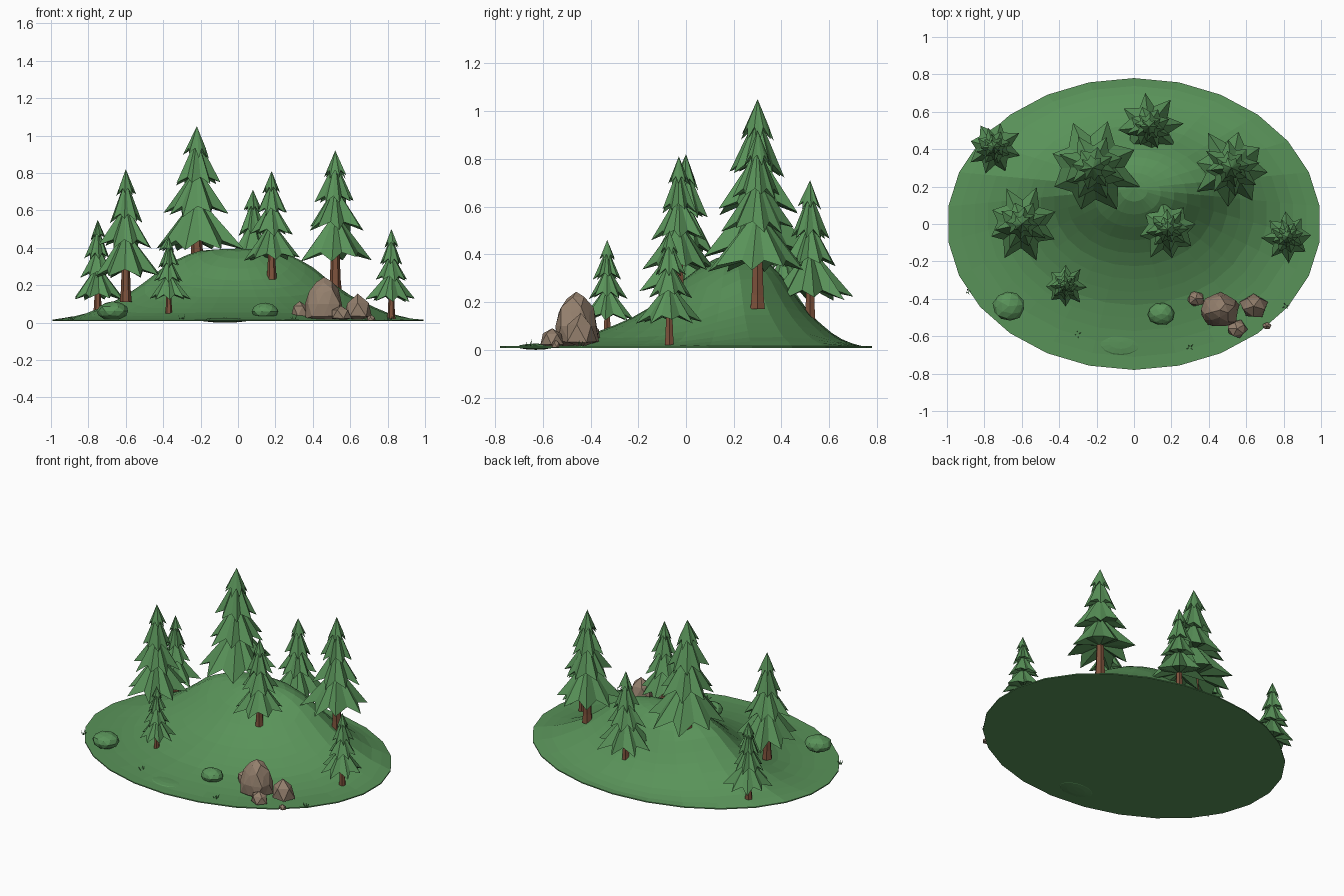
import bpy, bmesh, math, random
from mathutils import Vector

random.seed(7)
if "Cube" in bpy.data.objects:
    bpy.data.objects.remove(bpy.data.objects["Cube"])


def material(name, rgb):
    m = bpy.data.materials.new(name)
    m.use_nodes = True
    m.diffuse_color = (*rgb, 1)
    m.node_tree.nodes["Principled BSDF"].inputs["Base Color"].default_value = (*rgb, 1)
    return m


GREEN = material("leaf green", (0.10, 0.29, 0.10))
BARK = material("bark brown", (0.21, 0.085, 0.045))
STONE = material("stone tan", (0.29, 0.21, 0.15))


def finish(bm, name, mat, outward=True):
    if outward:
        bmesh.ops.recalc_face_normals(bm, faces=bm.faces)
    mesh = bpy.data.meshes.new(name)
    bm.to_mesh(mesh)
    bm.free()
    mesh.materials.append(mat)
    ob = bpy.data.objects.new(name, mesh)
    bpy.context.collection.objects.link(ob)
    return ob


def bridge(bm, a, b):
    n = len(a)
    for i in range(n):
        j = (i + 1) % n
        bm.faces.new((a[i], a[j], b[j], b[i]))


def fan(bm, ring, tip):
    for i in range(len(ring)):
        bm.faces.new((ring[i], ring[(i + 1) % len(ring)], tip))


# Ground: one hill with a steep front ridge, running out to a flat oval rim
PROFILE = [0.395, 0.393, 0.385, 0.355, 0.30, 0.22, 0.15, 0.10, 0.055, 0.03, 0.015]
PEAK_Y = 0.19


def hill_height(x, y):
    dy = y - PEAK_Y
    v = dy / 0.55 if dy > 0 else (-dy / 0.9) ** 0.6
    d = min(math.hypot(x, v), 0.999) * 10
    i = int(d)
    return PROFILE[i] + (PROFILE[i + 1] - PROFILE[i]) * (d - i)


def build_ground():
    bm = bmesh.new()
    sides, rings = 26, 14
    tip = bm.verts.new((0, PEAK_Y, PROFILE[0]))
    previous = None
    for r in range(1, rings + 1):
        t = r / rings
        ring = []
        for i in range(sides):
            a = math.pi / 2 + math.tau * i / sides
            x = math.cos(a) * t
            y = PEAK_Y * (1 - t) + 0.78 * math.sin(a) * t
            z = 0.015 if r == rings else hill_height(x, y)
            ring.append(bm.verts.new((x, y, z)))
        if previous:
            bridge(bm, previous, ring)
        else:
            fan(bm, ring, tip)
        previous = ring
    under = [bm.verts.new((v.co.x, v.co.y, 0.008)) for v in previous]
    bridge(bm, previous, under)
    bm.faces.new(under)
    finish(bm, "ground_hill", GREEN)


# Fir tree: flared six-sided trunk and four star-shaped skirts
TIERS = [(0.0, 1.0), (0.28, 0.70), (0.52, 0.49), (0.76, 0.29)]


def build_tree(name, x, y, base, skirt, top, radius):
    height = top - skirt
    bm = bmesh.new()
    rings = []
    for z, r in ((base - 0.02, 0.17), (base + 0.04, 0.14), (skirt + height * 0.2, 0.10)):
        rings.append([bm.verts.new((x + radius * r * math.cos(math.tau * i / 6),
                                    y + radius * r * math.sin(math.tau * i / 6), z))
                      for i in range(6)])
    bridge(bm, rings[0], rings[1])
    bridge(bm, rings[1], rings[2])
    bm.faces.new(rings[0])
    bm.faces.new(rings[2])
    finish(bm, name + "_trunk", BARK)

    bm = bmesh.new()
    points = 8
    for k, (level, size) in enumerate(TIERS):
        z0 = skirt + height * level
        apex = top if k == 3 else skirt + height * (TIERS[k + 1][0] + 0.15)
        turn = random.uniform(0, math.tau)
        ring = []
        for i in range(points * 2):
            a = turn + math.pi * i / points + random.uniform(-0.07, 0.07)
            if i % 2 == 0:
                r, z = radius * size * random.uniform(0.9, 1.13), z0 + height * random.uniform(-0.03, 0.02)
            else:
                r, z = radius * size * 0.68, z0 + height * 0.06
            ring.append(bm.verts.new((x + r * math.cos(a), y + r * math.sin(a), z)))
        fan(bm, ring, bm.verts.new((x, y, apex)))
        fan(bm, ring, bm.verts.new((x, y, z0 + height * 0.08)))
    finish(bm, name + "_branches", GREEN)


# Faceted lump used for rocks, bushes and the grass mound
def build_lump(name, mat, x, y, z, rx, ry, rz, rough, detail=1, taper=0.0, floor=0.0):
    bm = bmesh.new()
    bmesh.ops.create_icosphere(bm, subdivisions=detail, radius=1)
    turn = random.uniform(0, math.tau)
    for v in bm.verts:
        p = v.co * random.uniform(1 - rough, 1 + rough)
        slim = 1 - taper * p.z
        c, s = math.cos(turn), math.sin(turn)
        v.co = Vector((x + rx * slim * (p.x * c - p.y * s),
                       y + ry * slim * (p.x * s + p.y * c),
                       max(floor, z + rz * p.z)))
    finish(bm, name, mat)


# Grass tuft: thin three-sided blades leaning outwards
def build_tuft(name, x, y):
    bm = bmesh.new()
    for i in range(4):
        a = math.tau * i / 4 + random.uniform(0, 1)
        cx, cy = x + 0.006 * math.cos(a), y + 0.006 * math.sin(a)
        ring = [bm.verts.new((cx + 0.004 * math.cos(a + math.tau * j / 3),
                              cy + 0.004 * math.sin(a + math.tau * j / 3), 0.01))
                for j in range(3)]
        lean = random.uniform(0.01, 0.018)
        tip = bm.verts.new((cx + lean * math.cos(a), cy + lean * math.sin(a), random.uniform(0.03, 0.05)))
        fan(bm, ring, tip)
        bm.faces.new(ring)
    finish(bm, name, GREEN)


build_ground()

# x, y, trunk base, lowest skirt, top, radius
for n, spec in enumerate([
    (-0.22, 0.30, 0.28, 0.40, 1.05, 0.25),
    (0.52, 0.30, 0.19, 0.34, 0.92, 0.205),
    (-0.60, 0.00, 0.13, 0.25, 0.82, 0.19),
    (0.18, -0.03, 0.25, 0.34, 0.81, 0.16),
    (0.08, 0.52, 0.11, 0.22, 0.71, 0.165),
    (-0.75, 0.41, 0.06, 0.13, 0.55, 0.14),
    (0.82, -0.07, 0.03, 0.12, 0.50, 0.13),
    (-0.37, -0.33, 0.06, 0.13, 0.46, 0.11),
]):
    build_tree(f"fir_{n + 1}", *spec)

# Rocks beside the hill
for n, spec in enumerate([
    (0.46, -0.46, 0.10, 0.10, 0.095, 0.14),
    (0.64, -0.44, 0.07, 0.075, 0.07, 0.08),
    (0.33, -0.40, 0.06, 0.05, 0.045, 0.06),
    (0.55, -0.56, 0.045, 0.06, 0.05, 0.05),
    (0.71, -0.545, 0.02, 0.025, 0.02, 0.02),
]):
    build_lump(f"rock_{n + 1}", STONE, *spec, 0.1, detail=2 if n == 0 else 1, taper=0.2, floor=0.01)

# Bushes and a low grass mound
build_lump("left_bush", GREEN, -0.67, -0.44, 0.062, 0.085, 0.08, 0.05, 0.04, detail=2)
build_lump("front_bush", GREEN, 0.145, -0.48, 0.06, 0.072, 0.06, 0.045, 0.04, detail=2)
bm = bmesh.new()
bmesh.ops.create_uvsphere(bm, u_segments=16, v_segments=6, radius=1)
for v in bm.verts:
    v.co = Vector((-0.07 + 0.13 * v.co.x, -0.63 + 0.075 * v.co.y, 0.013 + 0.013 * v.co.z))
finish(bm, "grass_mound", GREEN)

for n, (x, y) in enumerate([(-0.89, -0.36), (-0.30, -0.59), (0.30, -0.66), (0.81, -0.44)]):
    build_tuft(f"grass_tuft_{n + 1}", x, y)
